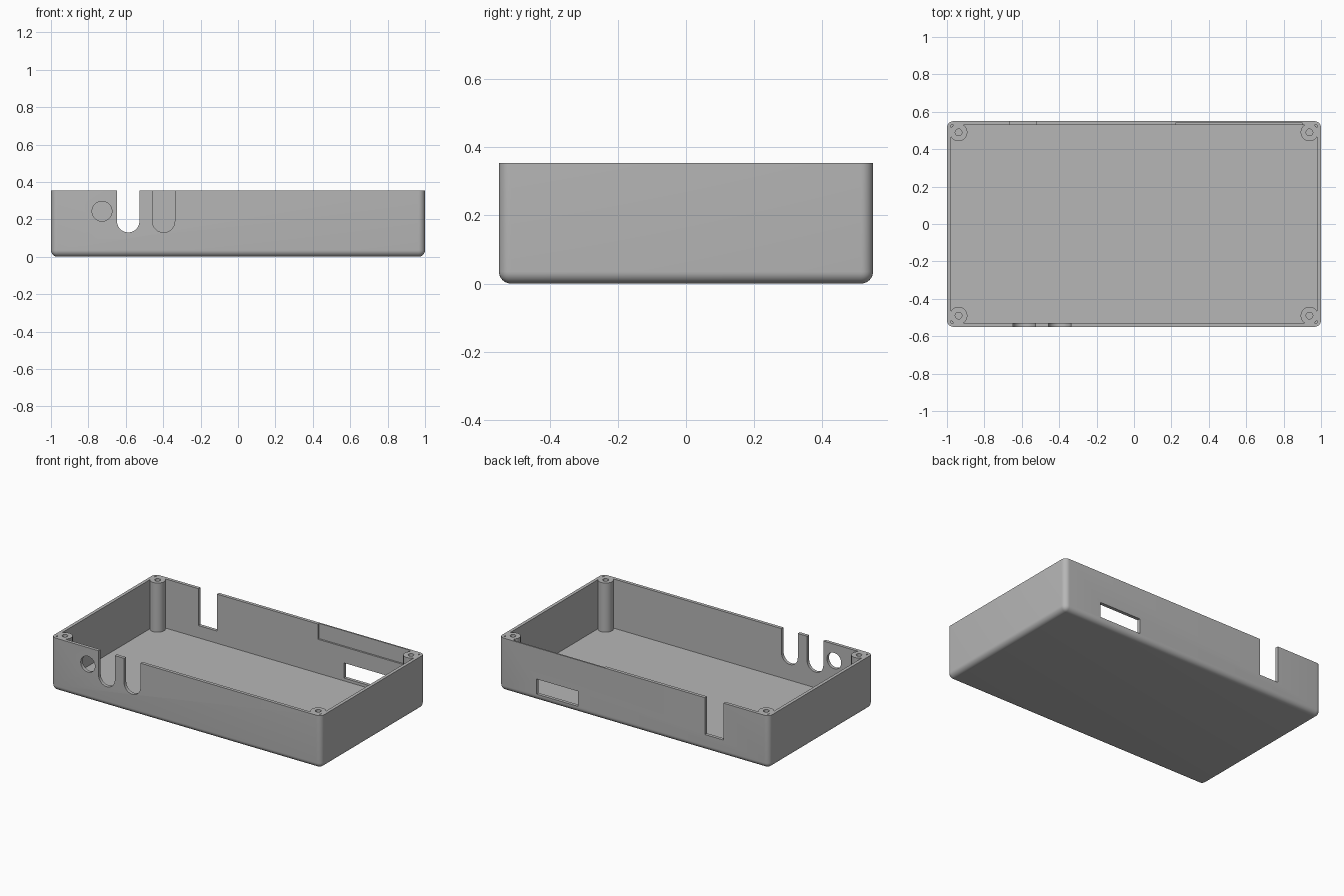
import bpy, bmesh, math
from mathutils import Matrix, Vector

if "Cube" in bpy.data.objects:
    bpy.data.objects.remove(bpy.data.objects["Cube"])

W, D, H = 1.0, 0.55, 0.354      # half width, half depth, height
T, FLOOR = 0.022, 0.025         # wall and floor thickness
R = 0.035                       # outer rounding
BX, BY = 0.938, 0.49            # screw post centres

grey = bpy.data.materials.new("light grey plastic")
grey.diffuse_color = (0.47, 0.47, 0.47, 1)
grey.use_nodes = True
grey.node_tree.nodes["Principled BSDF"].inputs["Base Color"].default_value = grey.diffuse_color


def make(name, bm):
    bmesh.ops.recalc_face_normals(bm, faces=bm.faces)
    me = bpy.data.meshes.new(name)
    bm.to_mesh(me)
    bm.free()
    ob = bpy.data.objects.new(name, me)
    me.materials.append(grey)
    bpy.context.collection.objects.link(ob)
    return ob


def box(name, x0, x1, y0, y1, z0, z1):
    bm = bmesh.new()
    bmesh.ops.create_cube(bm, size=1)
    for v in bm.verts:
        v.co = Vector((x1 if v.co.x > 0 else x0,
                       y1 if v.co.y > 0 else y0,
                       z1 if v.co.z > 0 else z0))
    return make(name, bm)


def prism(name, pts, direction):
    """Extrude a closed outline of 3D points."""
    bm = bmesh.new()
    face = bm.faces.new([bm.verts.new(p) for p in pts])
    ext = bmesh.ops.extrude_face_region(bm, geom=[face])
    moved = [g for g in ext["geom"] if isinstance(g, bmesh.types.BMVert)]
    bmesh.ops.translate(bm, verts=moved, vec=direction)
    return make(name, bm)


def arc(cx, cy, r, a0, a1, n):
    return [(cx + r * math.cos(a0 + (a1 - a0) * i / n),
             cy + r * math.sin(a0 + (a1 - a0) * i / n)) for i in range(n + 1)]


def cylinder(name, x, y, r, z0, z1, n=40):
    pts = [(px, py, z0) for px, py in arc(x, y, r, 0, 2 * math.pi, n)[:-1]]
    return prism(name, pts, (0, 0, z1 - z0))


def cut(target, cutter):
    mod = target.modifiers.new("cut", 'BOOLEAN')
    mod.operation, mod.solver, mod.object = 'DIFFERENCE', 'EXACT', cutter
    bpy.context.view_layer.objects.active = target
    bpy.ops.object.modifier_apply(modifier=mod.name)
    bpy.data.objects.remove(cutter)


# Outer body: rounded upright and bottom edges, sharp rim
case = box("enclosure_base", -W, W, -D, D, 0, H)
bm = bmesh.new()
bm.from_mesh(case.data)
edges = [e for e in bm.edges if min(v.co.z for v in e.verts) < 0.01]
bmesh.ops.bevel(bm, geom=edges, offset=R, segments=8, profile=0.5, affect='EDGES')
bm.to_mesh(case.data)
bm.free()

# Cavity, with the four corner screw posts left standing
cavity = box("cavity", -W + T, W - T, -D + T, D - T, FLOOR, H + 0.1)
corners = [(sx * BX, sy * BY) for sx in (-1, 1) for sy in (-1, 1)]
for x, y in corners:
    cut(cavity, cylinder("post", x, y, 0.047, -0.1, H + 0.2))
cut(case, cavity)
for x, y in corners:
    cut(case, cylinder("screw_hole", x, y, 0.018, 0.05, H + 0.1, 24))

# Front wall: round hole and two round-bottomed cable slots
y0, through = -D - 0.05, (0, 0.1, 0)
ring = arc(-0.727, 0.243, 0.053, 0, 2 * math.pi, 40)[:-1]
cut(case, prism("jack_hole", [(x, y0, z) for x, z in ring], through))
for cx in (-0.587, -0.398):
    u = arc(cx, 0.19, 0.06, math.pi, 2 * math.pi, 20)
    u += [(cx + 0.06, H + 0.1), (cx - 0.06, H + 0.1)]
    cut(case, prism("cable_slot", [(x, y0, z) for x, z in u], through))

# Back wall: open notch, port window, shallow recess inside the rim
cut(case, box("notch", -0.662, -0.525, D - 0.05, D + 0.05, 0.107, H + 0.1))
cut(case, box("port_window", 0.415, 0.722, D - 0.05, D + 0.05, 0.044, 0.145))
cut(case, box("rim_recess", 0.222, 0.9, 0.521, 0.54, 0.252, H + 0.1))

bpy.ops.object.select_all(action='DESELECT')
case.select_set(True)
bpy.context.view_layer.objects.active = case
bpy.ops.object.shade_smooth_by_angle(angle=math.radians(30))
